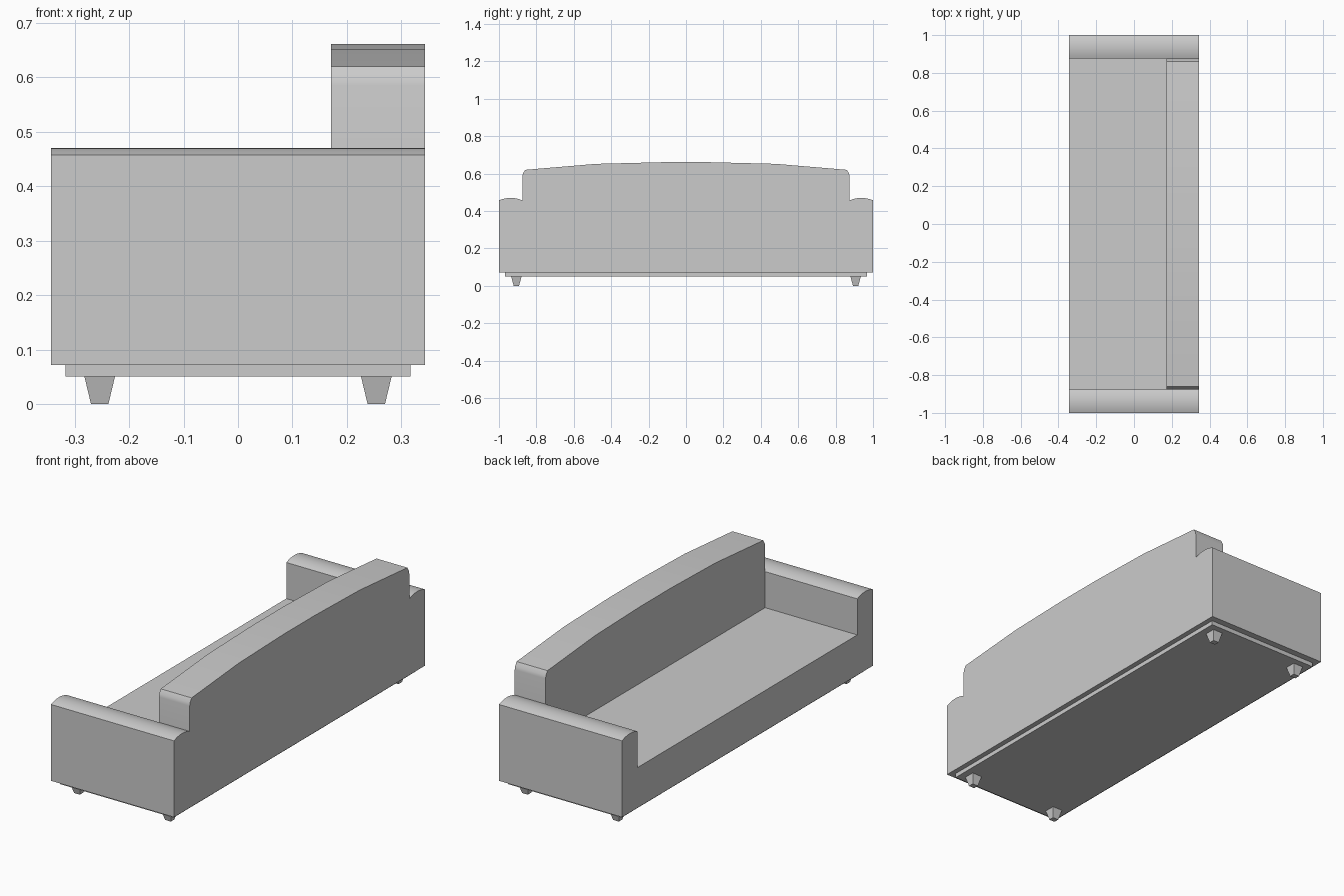
import bpy
import bmesh
import math

old = bpy.data.objects.get("Cube")
if old:
    bpy.data.objects.remove(old, do_unlink=True)

grey = bpy.data.materials.new("light_grey_fabric")
grey.use_nodes = True
COLOR = (0.6, 0.6, 0.6, 1)
grey.diffuse_color = COLOR
grey.node_tree.nodes["Principled BSDF"].inputs["Base Color"].default_value = COLOR

HALF_DEPTH, INNER = 0.343, 0.875
BASE, SEAT, ARM = 0.072, 0.275, 0.457


def finish(name, bm, smooth=False):
    bmesh.ops.recalc_face_normals(bm, faces=bm.faces)
    mesh = bpy.data.meshes.new(name)
    bm.to_mesh(mesh)
    bm.free()
    obj = bpy.data.objects.new(name, mesh)
    mesh.materials.append(grey)
    bpy.context.collection.objects.link(obj)
    if smooth:
        bpy.ops.object.select_all(action='DESELECT')
        obj.select_set(True)
        bpy.context.view_layer.objects.active = obj
        bpy.ops.object.shade_smooth_by_angle(angle=math.radians(30))
    return obj


def extrude_profile(name, half, x0, x1):
    """Mirror a half profile of (y, z) points and extrude it along x."""
    points = half + [(-y, z) for y, z in reversed(half)]
    bm = bmesh.new()
    face = bm.faces.new([bm.verts.new((x0, y, z)) for y, z in points])
    result = bmesh.ops.extrude_face_region(bm, geom=[face])
    moved = [v for v in result["geom"] if isinstance(v, bmesh.types.BMVert)]
    bmesh.ops.translate(bm, verts=moved, vec=(x1 - x0, 0, 0))
    return finish(name, bm, smooth=True)


def tapered_box(name, center, bottom, top, z0, z1):
    """Box with separate half sizes at the bottom and the top."""
    bm = bmesh.new()
    bmesh.ops.create_cube(bm, size=2)
    for v in bm.verts:
        size, z = (top, z1) if v.co.z > 0 else (bottom, z0)
        v.co = (center[0] + v.co.x * size[0], center[1] + v.co.y * size[1], z)
    return finish(name, bm)


# Seat and both arms, with gently domed arm tops
STEPS = 8
arm_top = []
for i in range(STEPS + 1):
    t = i / STEPS
    arm_top.append((1 - t * (1 - INNER), ARM + 0.052 * t * (1 - t)))
extrude_profile("seat_and_arms", [(1, BASE)] + arm_top + [(INNER, SEAT)],
                -HALF_DEPTH, HALF_DEPTH)

# Backrest with an arched top
extrude_profile("backrest",
                [(INNER, SEAT), (INNER, 0.585), (0.872, 0.6), (0.86, 0.62),
                 (0.48, 0.652), (0.12, 0.661)],
                0.171, HALF_DEPTH)

# Recessed plinth
tapered_box("plinth", (0, 0), (0.317, 0.967), (0.317, 0.967), 0.05, BASE)

# Tapered legs
for x_name, x in (("right", -0.254), ("left", 0.254)):
    for y_name, y in (("front", -0.907), ("back", 0.907)):
        tapered_box(f"{y_name}_{x_name}_leg", (x, y),
                    (0.016, 0.014), (0.028, 0.028), 0, 0.05)
